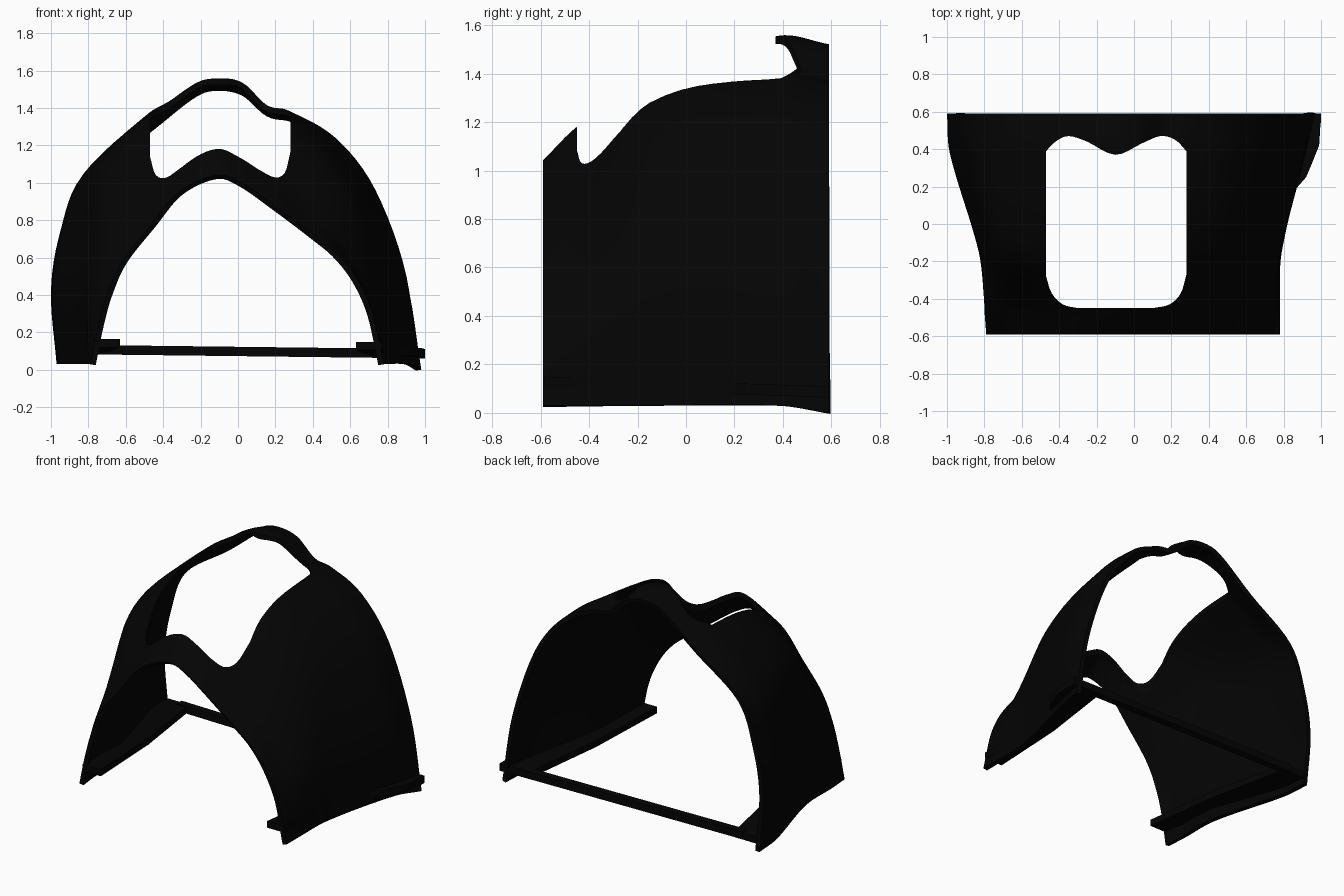
import bpy
import bmesh

cube = bpy.data.objects.get("Cube")
if cube:
    bpy.data.objects.remove(cube, do_unlink=True)

black = bpy.data.materials.new("matte black")
black.use_nodes = True
colour = (0.0012, 0.0012, 0.0012, 1)
black.diffuse_color = colour
black.node_tree.nodes["Principled BSDF"].inputs["Base Color"].default_value = colour


def make_object(name, bm):
    mesh = bpy.data.meshes.new(name)
    bm.to_mesh(mesh)
    bm.free()
    mesh.materials.append(black)
    obj = bpy.data.objects.new(name, mesh)
    bpy.context.collection.objects.link(obj)
    return obj


def activate(obj):
    bpy.ops.object.select_all(action="DESELECT")
    obj.select_set(True)
    bpy.context.view_layer.objects.active = obj


def spline(points, steps, keys=None):
    """Smooth curve through points of any dimension, with optional key spacing."""
    keys = keys or list(range(len(points)))
    last = len(points) - 1

    def tangent(i, k):
        a, b = max(i - 1, 0), min(i + 1, last)
        return (points[b][k] - points[a][k]) / (keys[b] - keys[a])

    result = []
    for i in range(last):
        span = keys[i + 1] - keys[i]
        for s in range(steps):
            t = s / steps
            h = t * t * (3 - 2 * t)
            result.append([
                points[i][k] * (1 - h) + points[i + 1][k] * h
                + span * t * (1 - t) * ((1 - t) * tangent(i, k) - t * tangent(i + 1, k))
                for k in range(len(points[i]))])
    result.append(list(points[-1]))
    return result


def prism(name, outline, bottom, height):
    """Upright prism; bottom is a function giving the floor height at y."""
    bm = bmesh.new()
    low = [bm.verts.new((x, y, bottom(y))) for x, y in outline]
    high = [bm.verts.new((x, y, bottom(y) + height)) for x, y in outline]
    bm.faces.new(low)
    bm.faces.new(high)
    for i in range(len(low)):
        j = (i + 1) % len(low)
        bm.faces.new((low[i], low[j], high[j], high[i]))
    bmesh.ops.recalc_face_normals(bm, faces=bm.faces)
    return make_object(name, bm)


# Arched shell: cross-sections (x, z) from front to back
depths = [-.59, -.45, -.15, .38, .59]
sections = [
    [(-.79, .03), (-.75, .22), (-.7, .4), (-.62, .58), (-.47, .77), (-.32, .95), (-.12, 1.04),
     (.02, 1), (.22, .86), (.42, .71), (.54, .61), (.64, .48), (.72, .3), (.78, .03)],
    [(-.8, .03), (-.79, .3), (-.74, .5), (-.65, .68), (-.47, .91), (-.28, 1.1), (-.12, 1.18),
     (0, 1.14), (.15, 1.04), (.32, .9), (.47, .77), (.6, .6), (.73, .35), (.78, .03)],
    [(-.81, .03), (-.83, .42), (-.79, .72), (-.72, 1.04), (-.47, 1.27), (-.31, 1.33), (-.12, 1.38),
     (.03, 1.36), (.16, 1.33), (.28, 1.28), (.48, 1.12), (.65, .86), (.77, .45), (.79, .03)],
    [(-.95, .03), (-.985, .42), (-.93, .74), (-.82, 1.05), (-.48, 1.37), (-.25, 1.52), (-.12, 1.555),
     (.02, 1.535), (.15, 1.425), (.28, 1.38), (.52, 1.235), (.73, .96), (.895, .5), (.92, .03)],
    [(-.97, .03), (-1, .42), (-.95, .74), (-.83, 1.04), (-.5, 1.28), (-.26, 1.47), (-.13, 1.52),
     (.03, 1.495), (.17, 1.38), (.3, 1.35), (.52, 1.235), (.73, .96), (.9, .48), (.98, 0)],
]
flat = [[y] + [v for p in spline(s, 6) for v in p] for y, s in zip(depths, sections)]
bm = bmesh.new()
grid = []
for row in spline(flat, 8, depths):
    grid.append([bm.verts.new((row[k], row[0], row[k + 1])) for k in range(1, len(row), 2)])
for a, b in zip(grid, grid[1:]):
    for j in range(len(a) - 1):
        bm.faces.new((a[j], a[j + 1], b[j + 1], b[j]))
shell = make_object("arched_shell", bm)

# Window opening cut straight down through the crown
wavy_back = spline([(-.47, .39), (-.42, .44), (-.35, .47), (-.25, .44), (-.1, .37),
                    (.04, .43), (.14, .47), (.22, .45), (.28, .39)], 4)
round_front = spline([(.28, -.27), (.25, -.37), (.19, -.43), (.1, -.45)], 4)
round_front += spline([(-.3, -.45), (-.38, -.43), (-.44, -.37), (-.47, -.28)], 4)
cutter = prism("window_cutter", wavy_back + round_front, lambda y: .5, 1.5)
cutter.hide_render = True

activate(shell)
wall = shell.modifiers.new("wall", "SOLIDIFY")
wall.thickness = .03
wall.offset = -1
window = shell.modifiers.new("window", "BOOLEAN")
window.operation = "DIFFERENCE"
window.solver = "EXACT"
window.object = cutter
for name in ("wall", "window"):
    bpy.ops.object.modifier_apply(modifier=name)
bpy.data.objects.remove(cutter, do_unlink=True)
bpy.ops.object.shade_smooth_by_angle(angle=.7)


# Ledges along the inside foot of each wall; the left one flares out at the back
def ledge(name, side, front_z, outer):
    inner = [(.78, .585), (.68, 0), (.63, -.585), (.77, -.585), (.77, -.15)]
    outline = [(side * x, y) for x, y in inner + outer]
    prism(name, outline, lambda y: front_z - .035 * (y + .59), .045)


ledge("right_ledge", -1, .12, [(.93, .38), (.95, .585)])
ledge("left_ledge", 1, .105, [(.85, .17), (.92, .25), (.95, .32), (.99, .42), (1, .585)])

# Cross bar joining the two feet at the back, slightly tilted
bm = bmesh.new()
bmesh.ops.create_cube(bm, size=1)
for v in bm.verts:
    x = .08 + v.co.x * 1.84
    v.co = (x, .565 + v.co.y * .05, .098 - .012 * x + v.co.z * .05)
make_object("cross_bar", bm)
